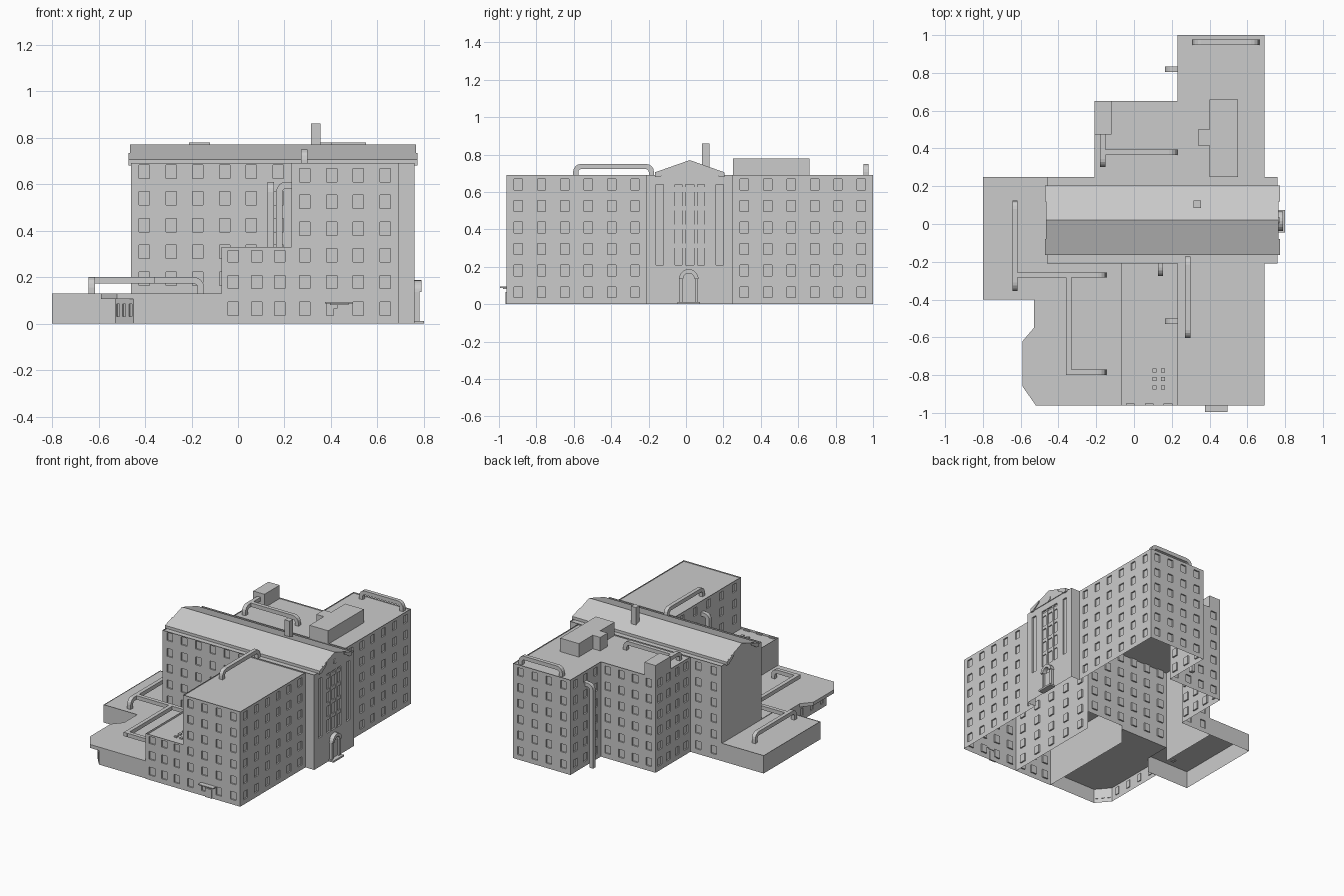
import bpy, bmesh, math
from mathutils import Vector

cube = bpy.data.objects.get("Cube")
if cube:
    bpy.data.objects.remove(cube)

grey = bpy.data.materials.new("plain grey")
grey.use_nodes = True
grey.diffuse_color = (0.6, 0.6, 0.6, 1)
grey.node_tree.nodes["Principled BSDF"].inputs["Base Color"].default_value = (0.6, 0.6, 0.6, 1)

STOREY = 0.115
ROOF = 0.69


def finish(name, bm, fix=False):
    if fix:
        bmesh.ops.recalc_face_normals(bm, faces=bm.faces)
    mesh = bpy.data.meshes.new(name)
    bm.to_mesh(mesh)
    bm.free()
    mesh.materials.append(grey)
    ob = bpy.data.objects.new(name, mesh)
    bpy.context.collection.objects.link(ob)
    return ob


def box(name, x0, x1, y0, y1, z0, z1):
    bm = bmesh.new()
    bmesh.ops.create_cube(bm, size=1)
    for v in bm.verts:
        v.co = ((x0 + x1) / 2 + v.co.x * (x1 - x0), (y0 + y1) / 2 + v.co.y * (y1 - y0),
                (z0 + z1) / 2 + v.co.z * (z1 - z0))
    return finish(name, bm)


def prism(name, pts, axis, a, b):
    """Extrude an outline of (x or y, z) points along x, or (x, y) points along z."""
    place = {"x": lambda p, t: (t, p[0], p[1]), "z": lambda p, t: (p[0], p[1], t)}[axis]
    bm = bmesh.new()
    ends = [[bm.verts.new(place(p, t)) for p in pts] for t in (a, b)]
    for ring in ends:
        bm.faces.new(ring)
    n = len(pts)
    for i in range(n):
        j = (i + 1) % n
        bm.faces.new((ends[0][i], ends[0][j], ends[1][j], ends[1][i]))
    return finish(name, bm, True)


def wall(bm, p, q, z0, z1, cols, rows, depth=0.01):
    """Wall from p to q with recessed openings where cols and rows cross."""
    p, q = Vector((*p, 0)), Vector((*q, 0))
    length = (q - p).length
    d = (q - p).normalized()
    inward = Vector((-d.y, d.x, 0)) * depth
    us = [0] + [u for c in cols for u in c] + [length]
    zs = [z0] + [z for r in rows for z in r] + [z1]

    def quad(*c):
        bm.faces.new([bm.verts.new(v) for v in c])

    for i in range(len(us) - 1):
        for j in range(len(zs) - 1):
            c = [p + d * u + Vector((0, 0, z)) for u, z in
                 ((us[i], zs[j]), (us[i + 1], zs[j]), (us[i + 1], zs[j + 1]), (us[i], zs[j + 1]))]
            if i % 2 and j % 2:
                r = [v + inward for v in c]
                for k in range(4):
                    m = (k + 1) % 4
                    quad(c[k], c[m], r[m], r[k])
                c = r
            quad(*c)


def columns(length, count, width=0.045):
    step = length / count if count else 0
    return [((i + 0.5) * step - width / 2, (i + 0.5) * step + width / 2) for i in range(count)]


def storeys(z0, z1):
    n = int((z1 - z0 + 0.02) / STOREY)
    return [(z0 + k * STOREY + 0.035, z0 + k * STOREY + 0.093) for k in range(n)]


def block(name, pts, top, counts, rim=0.012, drop=0.008, start=None):
    """Open-bottomed block; counts gives windows per wall, None leaves a wall out."""
    bm = bmesh.new()
    roof = bm.faces.new([bm.verts.new((x, y, top)) for x, y in pts])
    bmesh.ops.inset_region(bm, faces=[roof], thickness=rim, depth=0)
    edge = list(roof.edges)
    lowered = bmesh.ops.extrude_face_region(bm, geom=[roof])["geom"]
    for v in lowered:
        if isinstance(v, bmesh.types.BMVert):
            v.co.z -= drop
    if roof.is_valid:
        bm.faces.remove(roof)
    for i, n in enumerate(counts):
        if n is None:
            continue
        p, q = pts[i], pts[(i + 1) % len(pts)]
        length = math.dist(p, q)
        base = (start or {}).get(i, 0)
        wall(bm, p, q, base, top, columns(length, n), storeys(base, top) if n else [])
    return finish(name, bm)


def duct(name, p, q, top, base0, base1, w=0.028, r=0.03):
    """Square duct from p to q; each end turns down to its base, or stops flat if None."""
    p, q = Vector((*p, 0)), Vector((*q, 0))
    length, d, h = (q - p).length, (q - p).normalized(), w / 2
    side = Vector((-d.y, d.x, 0)) * h
    zt = top - h

    def end(t, base):
        if base is None:
            return [(0, zt + t)]
        arc = [math.pi - k * math.pi / 8 for k in range(5)]
        return [(-t, base)] + [(r + (r + t) * math.cos(a), zt - r + (r + t) * math.sin(a)) for a in arc]

    def path(t):
        return end(t, base0) + [(length - s, z) for s, z in reversed(end(t, base1))]

    bm = bmesh.new()
    rings = []
    for o, i in zip(path(h), path(-h)):
        rings.append([bm.verts.new(p + d * s + Vector((0, 0, z)) + side * k)
                      for (s, z), k in ((o, 1), (o, -1), (i, -1), (i, 1))])
    for a, b in zip(rings, rings[1:]):
        for k in range(4):
            m = (k + 1) % 4
            bm.faces.new((a[k], a[m], b[m], b[k]))
    bm.faces.new(rings[0])
    bm.faces.new(rings[-1])
    return finish(name, bm, True)


def rect(x0, x1, y0, y1):
    return [(x0, y0), (x1, y0), (x1, y1), (x0, y1)]


# Main hall and wings (walls run front, right, back, left)
block("main_hall", rect(-0.46, 0.76, -0.21, 0.25), ROOF, [None, None, None, 0], 0.01)
block("front_wing", rect(0.23, 0.69, -0.96, -0.21), ROOF, [4, 6, None, 5])
block("back_wing", [(0.69, 0.25), (0.69, 1), (0.23, 1), (0.23, 0.65), (-0.21, 0.65), (-0.21, 0.25)],
      ROOF, [6, 4, 3, 4, 4, None])
block("middle_block", rect(-0.07, 0.23, -0.96, -0.21), 0.33, [3, None, None, 0], 0.018, 0.015)
block("left_annex", rect(-0.8, -0.46, -0.4, 0.25), 0.13, [0, None, 0, 0], 0.012, 0.004)

# Main hall long walls, drawn only where the wings leave them exposed
bm = bmesh.new()
for p, q, n, base in (((-0.46, -0.21), (0.23, -0.21), 6, 0.13), ((0.69, -0.21), (0.76, -0.21), 0, 0),
                      ((0.76, 0.25), (0.69, 0.25), 0, 0), ((-0.21, 0.25), (-0.46, 0.25), 2, 0)):
    wall(bm, p, q, base, ROOF, columns(math.dist(p, q), n), storeys(base, ROOF) if n else [])
# Entrance end wall with three tall recessed panels
wall(bm, (0.76, -0.21), (0.76, 0.25), 0, ROOF, [(0.05, 0.09), (0.15, 0.31), (0.37, 0.41)], [(0.21, 0.64)], 0.012)
finish("main_hall_walls", bm)
for k in range(4):
    z = 0.3 + k * 0.1
    box("entrance_spandrel", 0.74, 0.755, -0.06, 0.1, z, z + 0.025)
for y in (-0.012, 0.052):
    box("entrance_mullion", 0.74, 0.757, y - 0.009, y + 0.009, 0.21, 0.64)

# Gabled roof with thicker end cornices
gable = [(-0.165, 0.685), (-0.165, 0.705), (0.02, 0.77), (0.205, 0.705), (0.205, 0.685)]
prism("gable_roof", gable, "x", -0.465, 0.765)
for x in (-0.468, 0.762):
    for s in (-1, 1):
        prism("gable_cornice", [(0.02 + s * 0.185, 0.68), (0.02 + s * 0.185, 0.705), (0.02 + s * 0.1, 0.733),
                                (0.02 + s * 0.1, 0.72), (0.02 + s * 0.16, 0.68)], "x", x - 0.004, x + 0.01)
vent = [(0.02 + 0.018 * math.cos(a * math.pi / 8), 0.705 + 0.018 * math.sin(a * math.pi / 8)) for a in range(16)]
prism("round_vent", vent, "x", 0.76, 0.77)

# Low front annex: glazed bay under a chamfered canopy
bay = [(-0.07, -0.955), (-0.07, -0.21), (-0.46, -0.21), (-0.46, -0.4), (-0.53, -0.4), (-0.53, -0.86), (-0.45, -0.955)]
bm = bmesh.new()
for i, cols in ((3, []), (4, columns(0.46, 4, 0.03)), (5, columns(0.124, 3, 0.02)), (6, [])):
    wall(bm, bay[i], bay[(i + 1) % 7], 0, 0.105, cols, [(0.03, 0.085)] if cols else [], 0.006)
finish("annex_bay", bm)
prism("annex_canopy", [(-0.07, -0.96), (-0.07, -0.21), (-0.46, -0.21), (-0.46, -0.4), (-0.53, -0.4),
                       (-0.53, -0.55), (-0.59, -0.62), (-0.59, -0.86), (-0.52, -0.96)], "z", 0.105, 0.13)

# Rooftop boxes and chimney
box("plant_room", 0.4, 0.55, 0.25, 0.66, 0.68, 0.78)
box("plant_room_side", 0.34, 0.4, 0.415, 0.5, 0.68, 0.78)
box("stair_head", -0.21, -0.12, 0.475, 0.65, 0.68, 0.78)
box("chimney", 0.315, 0.355, 0.085, 0.125, 0.7, 0.86)

# Rooftop ducts
low, high = 0.12, 0.68
duct("annex_long_duct", (-0.63, -0.34), (-0.63, 0.11), 0.2, low, low)
duct("annex_cross_duct", (-0.63, -0.27), (-0.16, -0.27), 0.2, None, low)
duct("annex_front_duct", (-0.345, -0.27), (-0.345, -0.8), 0.2, None, None)
duct("annex_branch_duct", (-0.345, -0.785), (-0.16, -0.785), 0.2, None, low)
duct("front_wing_duct", (0.285, -0.59), (0.285, -0.185), 0.75, high, high)
duct("back_wing_duct", (0.325, 0.962), (0.65, 0.962), 0.75, high, high)
duct("back_short_duct", (-0.165, 0.315), (-0.165, 0.48), 0.75, high, None)
duct("back_cross_duct", (-0.165, 0.38), (0.215, 0.38), 0.75, None, high)

# Wall ducts
duct("hall_wall_duct", (0.14, -0.26), (0.14, -0.2), 0.61, 0.31, None)
duct("front_wing_wall_duct", (0.178, -0.515), (0.24, -0.515), 0.61, 0.31, None)
duct("back_wing_wall_duct", (0.178, 0.82), (0.24, 0.82), 0.61, 0, None)

# Vents on the middle roof
for i in range(2):
    for j in range(3):
        x, y = 0.108 + i * 0.045, -0.865 + j * 0.045
        box("roof_vent", x - 0.01, x + 0.01, y - 0.01, y + 0.01, 0.31, 0.325)

# Service door with canopy
box("service_door", 0.41, 0.465, -0.966, -0.955, 0, 0.065)
box("service_canopy", 0.375, 0.495, -0.995, -0.955, 0.087, 0.094)
box("service_canopy_bracket", 0.395, 0.475, -0.978, -0.955, 0.08, 0.087)

# Arched main entrance
arch = [(math.cos(a * math.pi / 10), math.sin(a * math.pi / 10)) for a in range(11)]
outer = [(0.015 + 0.052 * c, 0.135 + 0.052 * s) for c, s in arch]
inner = [(0.015 + 0.03 * c, 0.135 + 0.03 * s) for c, s in reversed(arch)]
prism("entrance_arch", outer + inner, "x", 0.755, 0.79)
box("entrance_door", 0.755, 0.768, -0.017, 0.047, 0, 0.135)
for y in (-0.026, 0.056):
    box("entrance_pilaster", 0.755, 0.78, y - 0.009, y + 0.009, 0, 0.135)
box("entrance_step", 0.755, 0.8, -0.045, 0.075, 0, 0.012)
